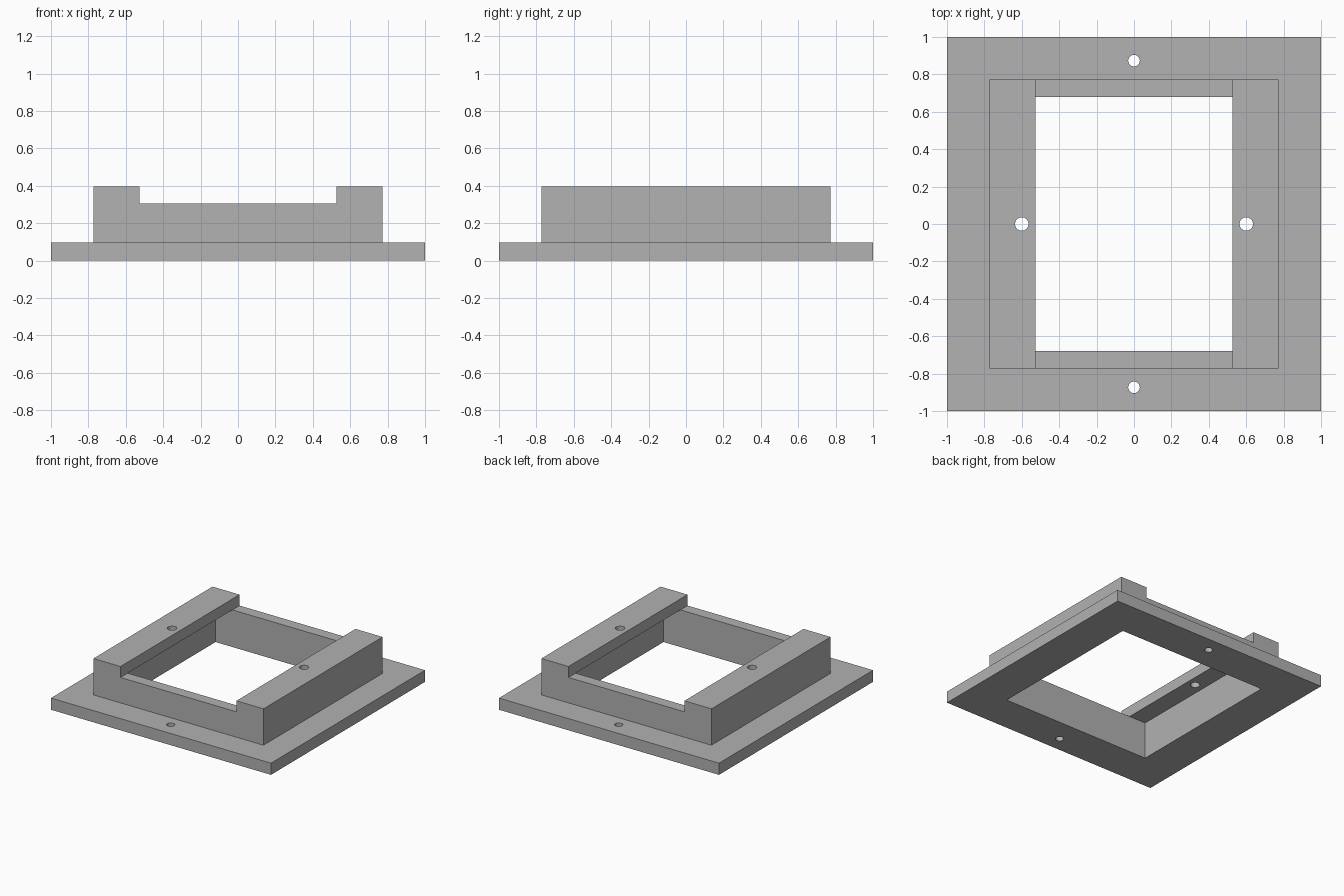
import bpy, bmesh

cube = bpy.data.objects.get("Cube")
if cube:
    bpy.data.objects.remove(cube, do_unlink=True)

OPENING = 0.68      # half width of the square opening
WALL = 0.773        # half width of the raised wall
BASE_TOP, WALL_TOP, RAIL_TOP = 0.096, 0.305, 0.395
RAIL_INNER = 0.527

grey = bpy.data.materials.new("Plain grey")
grey.use_nodes = True
colour = (0.445, 0.445, 0.445, 1)
grey.diffuse_color = colour
grey.node_tree.nodes["Principled BSDF"].inputs["Base Color"].default_value = colour


def finish(name, bm):
    bmesh.ops.recalc_face_normals(bm, faces=bm.faces)
    mesh = bpy.data.meshes.new(name)
    bm.to_mesh(mesh)
    bm.free()
    mesh.materials.append(grey)
    obj = bpy.data.objects.new(name, mesh)
    bpy.context.collection.objects.link(obj)
    return obj


def square_frame(name, outer, inner, bottom, top):
    """Square ring extruded upwards."""
    bm = bmesh.new()
    corners = [(-1, -1), (1, -1), (1, 1), (-1, 1)]
    out = [bm.verts.new((x * outer, y * outer, bottom)) for x, y in corners]
    inn = [bm.verts.new((x * inner, y * inner, bottom)) for x, y in corners]
    faces = []
    for i in range(4):
        j = (i + 1) % 4
        faces.append(bm.faces.new((out[i], out[j], inn[j], inn[i])))
    raised = bmesh.ops.extrude_face_region(bm, geom=faces, use_keep_orig=True)
    verts = [g for g in raised["geom"] if isinstance(g, bmesh.types.BMVert)]
    bmesh.ops.translate(bm, verts=verts, vec=(0, 0, top - bottom))
    return finish(name, bm)


def box(name, x0, x1, y0, y1, z0, z1):
    bm = bmesh.new()
    bmesh.ops.create_cube(bm, size=1)
    bmesh.ops.scale(bm, verts=bm.verts, vec=(x1 - x0, y1 - y0, z1 - z0))
    bmesh.ops.translate(bm, verts=bm.verts,
                        vec=((x0 + x1) / 2, (y0 + y1) / 2, (z0 + z1) / 2))
    return finish(name, bm)


def drill(obj, name, x, y, radius):
    """Vertical screw hole through a part."""
    bm = bmesh.new()
    bmesh.ops.create_cone(bm, cap_ends=True, segments=32,
                          radius1=radius, radius2=radius, depth=2)
    cutter = finish(name, bm)
    cutter.location = (x, y, 0)
    cutter.hide_render = True
    cutter.hide_set(True)
    cutter.display_type = 'WIRE'
    mod = obj.modifiers.new(name, 'BOOLEAN')
    mod.operation = 'DIFFERENCE'
    mod.solver = 'EXACT'
    mod.object = cutter
    # Bake the hole and discard its cutter
    bpy.context.view_layer.update()
    graph = bpy.context.evaluated_depsgraph_get()
    mesh = bpy.data.meshes.new_from_object(obj.evaluated_get(graph))
    obj.modifiers.clear()
    obj.data = mesh
    bpy.data.objects.remove(cutter, do_unlink=True)


# Base flange with front and back screw holes
flange = square_frame("base_flange", 1, OPENING, 0, BASE_TOP)
for label, side in (("front", -1), ("back", 1)):
    drill(flange, label + "_hole", 0, side * 0.873, 0.031)

# Raised wall around the opening
square_frame("raised_wall", WALL, OPENING, BASE_TOP, WALL_TOP)

# Overhanging rails, each with a screw hole
for label, side in (("left", 1), ("right", -1)):
    x0, x1 = sorted((side * RAIL_INNER, side * WALL))
    rail = box(label + "_rail", x0, x1, -WALL, WALL, WALL_TOP, RAIL_TOP)
    drill(rail, label + "_hole", side * 0.6, 0, 0.036)
